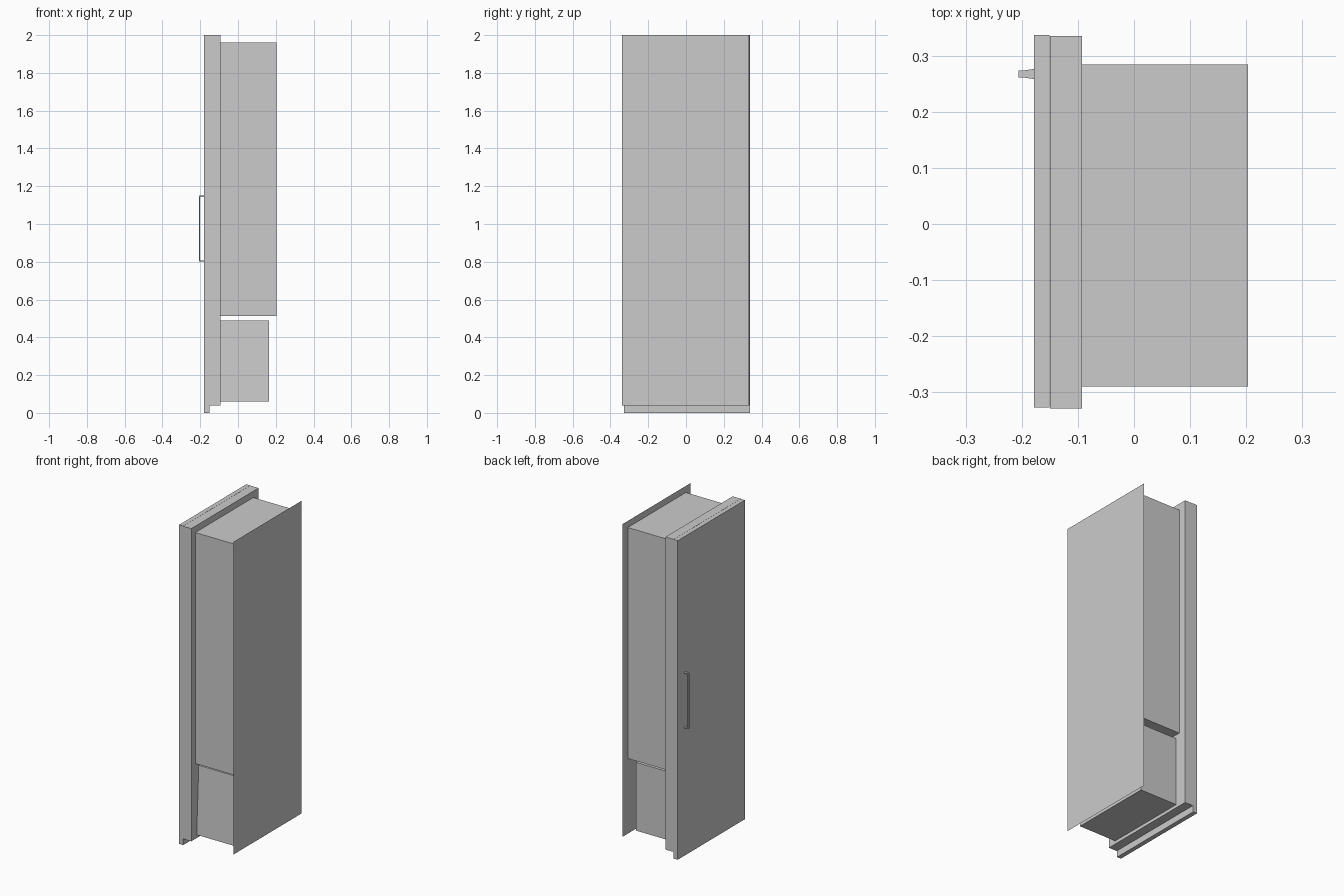
import bpy
import bmesh

if "Cube" in bpy.data.objects:
    bpy.data.objects.remove(bpy.data.objects["Cube"])

grey = bpy.data.materials.new("light_grey")
grey.use_nodes = True
grey.diffuse_color = (0.6, 0.6, 0.6, 1)
grey.node_tree.nodes["Principled BSDF"].inputs["Base Color"].default_value = (0.6, 0.6, 0.6, 1)


def finish(name, bm):
    mesh = bpy.data.meshes.new(name)
    bm.to_mesh(mesh)
    bm.free()
    mesh.materials.append(grey)
    obj = bpy.data.objects.new(name, mesh)
    bpy.context.collection.objects.link(obj)
    return obj


def box(name, x, y, z, reshape=None):
    """Box from (min, max) ranges; reshape may move single vertices."""
    bm = bmesh.new()
    bmesh.ops.create_cube(bm, size=1)
    for v in bm.verts:
        signs = tuple(c > 0 for c in v.co)
        v.co = [r[s] for r, s in zip((x, y, z), signs)]
        if reshape:
            reshape(v.co, signs)
    return finish(name, bm)


# Door panel and the carcass frame behind it
box("door_panel", (-0.179, -0.151), (-0.328, 0.338), (0, 2))
box("carcass_frame", (-0.15, -0.093), (-0.33, 0.336), (0.04, 2))

# Upper cabinet body
box("upper_body", (-0.093, 0.204), (-0.29, 0.285), (0.512, 1.96))


# Lower compartment, narrowing upwards on one side
def lean_side(co, signs):
    if signs[2] and not signs[1]:
        co.y += 0.02


box("lower_body", (-0.093, 0.165), (-0.276, 0.258), (0.06, 0.488), lean_side)

# Single-sheet rear panel
bm = bmesh.new()
corners = [(-0.338, 0.04), (0.334, 0.04), (0.334, 2), (-0.338, 2)]
bm.faces.new([bm.verts.new((0.2055, y, z)) for y, z in corners])
finish("rear_panel", bm)


# Door handle: a grip bar on two posts that widen towards the door
def flare(co, signs):
    if signs[0]:
        co.y += 0.003 if signs[1] else -0.003


box("handle_grip", (-0.206, -0.2), (0.262, 0.274), (0.802, 1.15))
for label, z in (("lower", 0.802), ("upper", 1.144)):
    box("handle_post_" + label, (-0.2, -0.179), (0.262, 0.274), (z, z + 0.006), flare)
